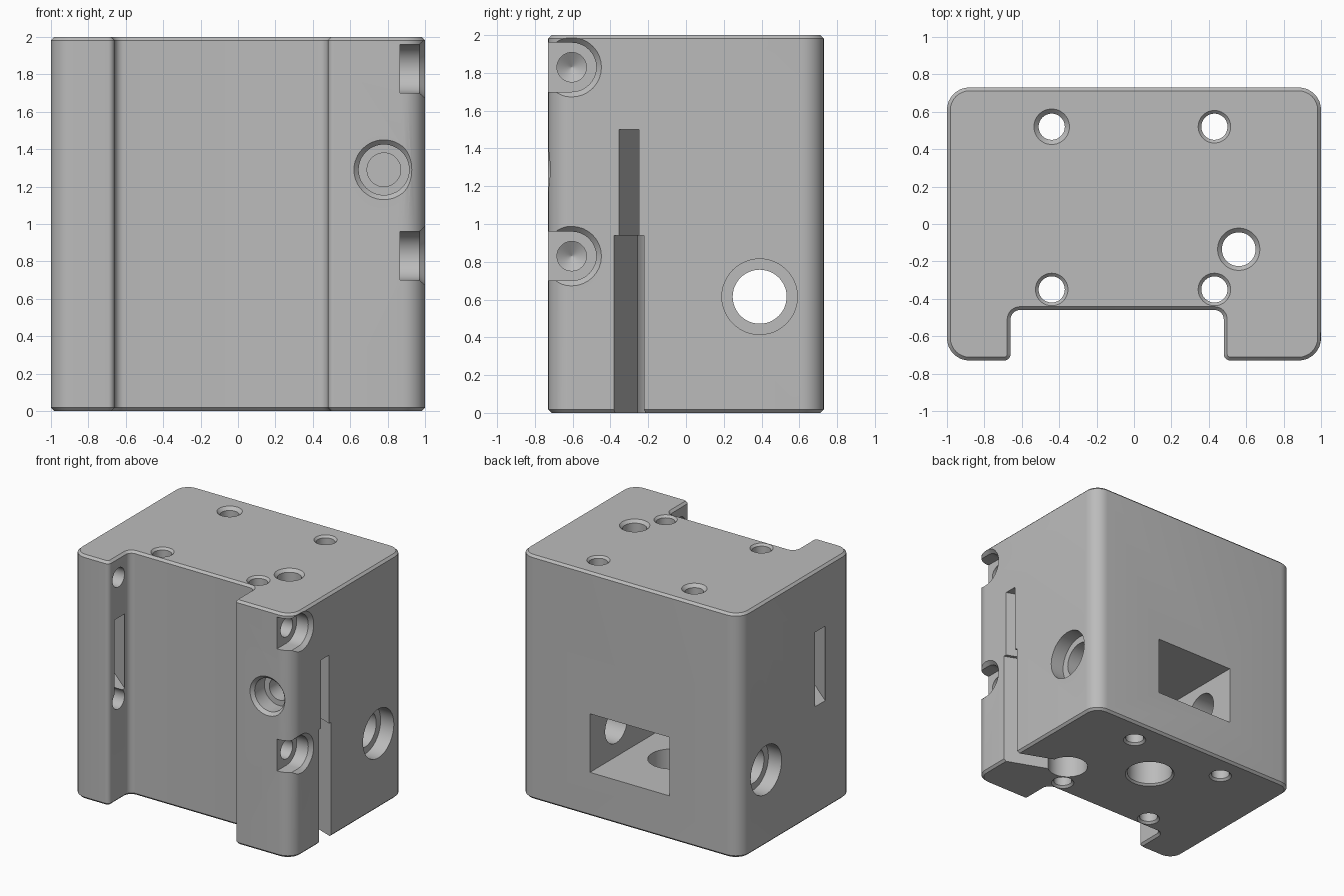
import bpy
import bmesh
from math import sin, cos, pi
from mathutils import Vector

cube = bpy.data.objects.get("Cube")
if cube:
    bpy.data.objects.remove(cube, do_unlink=True)

# One plain grey
grey = bpy.data.materials.new("plain grey")
grey.use_nodes = True
colour = (0.5, 0.5, 0.5, 1)
grey.diffuse_color = colour
grey.node_tree.nodes["Principled BSDF"].inputs["Base Color"].default_value = colour


def make_object(name, bm):
    bmesh.ops.recalc_face_normals(bm, faces=bm.faces)
    mesh = bpy.data.meshes.new(name)
    bm.to_mesh(mesh)
    bm.free()
    mesh.materials.append(grey)
    obj = bpy.data.objects.new(name, mesh)
    bpy.context.collection.objects.link(obj)
    return obj


def loft(name, rings):
    """Closed solid through a row of rings with equal point counts."""
    bm = bmesh.new()
    rows = [[bm.verts.new(p) for p in ring] for ring in rings]
    n = len(rows[0])
    for a, b in zip(rows, rows[1:]):
        for i in range(n):
            j = (i + 1) % n
            bm.faces.new((a[i], a[j], b[j], b[i]))
    bm.faces.new(rows[0])
    bm.faces.new(rows[-1])
    return make_object(name, bm)


def prism(name, outline, z0, z1):
    return loft(name, [[(x, y, z) for x, y in outline] for z in (z0, z1)])


def channel(name, start, end, width, z0, z1):
    """Straight slot between two plan points."""
    a, b = Vector(start), Vector(end)
    side = (b - a).orthogonal().normalized() * width / 2
    return prism(name, [a + side, b + side, b - side, a - side], z0, z1)


def bore(name, mouth, direction, profile, sides=48):
    """Round cutter; the profile lists radius and depth from the mouth."""
    d = Vector(direction)
    u = d.orthogonal().normalized()
    v = d.cross(u)
    rings = []
    for r, depth in profile:
        centre = Vector(mouth) + d * depth
        rings.append([centre + (u * cos(2 * pi * i / sides) + v * sin(2 * pi * i / sides)) * r
                      for i in range(sides)])
    return loft(name, rings)


def chamfered(r, lip, depth):
    return [(lip + 0.03, -0.03), (r, lip - r), (r, depth)]


# Block with a wide front notch, rounded corners and chamfered ends
OUT, HALF = 0.12, 0.73
plan = [(-1, -HALF, OUT), (-0.66, -HALF, 0.035), (-0.66, -0.46, 0.05), (0.48, -0.46, 0.05),
        (0.48, -HALF, 0.035), (1, -HALF, OUT), (1, HALF, OUT), (-1, HALF, OUT)]
outline = []
for i, (x, y, r) in enumerate(plan):
    p = Vector((x, y))
    before = (Vector(plan[i - 1][:2]) - p).normalized()
    after = (Vector(plan[(i + 1) % len(plan)][:2]) - p).normalized()
    for k in range(9):
        t = k / 8 * pi / 2
        outline.append(p + before * r * (1 - sin(t)) + after * r * (1 - cos(t)))
block = prism("mounting_block", outline, 0, 2)
bm = bmesh.new()
bm.from_mesh(block.data)
rims = [e for e in bm.edges if abs(e.verts[0].co.z - e.verts[1].co.z) < 0.01]
bmesh.ops.bevel(bm, geom=rims, offset=0.018, segments=1, affect='EDGES')
bm.to_mesh(block.data)
bm.free()

cutters = []
cut = cutters.append

# Four vertical bolt holes, chamfered at both ends
for x in (-0.44, 0.43):
    for y in (-0.35, 0.52):
        lip = 0.095 if x < 0 and y > 0 else 0.087
        cut(bore("bolt_hole_top", (x, y, 2), (0, 0, -1), chamfered(0.07, lip, 1.2)))
        cut(bore("bolt_hole_bottom", (x, y, 0), (0, 0, 1), chamfered(0.07, 0.087, 1.1)))

# Stepped vertical hole with its side channel and slot
WX, WY = 0.56, -0.135
cut(bore("wire_hole", (WX, WY, 2), (0, 0, -1), chamfered(0.09, 0.113, 1.5)))
cut(bore("wire_bore", (WX, WY, 0), (0, 0, 1), [(0.155, -0.05), (0.155, 0.94)]))
cut(channel("wire_channel", (1.1, -0.34), (WX, WY), 0.15, -0.05, 0.94))
cut(channel("wire_slot", (1.1, -0.34), (WX, WY), 0.1, 0.9, 1.5))

# Rear window and the hole in its floor
cut(prism("rear_window", [(-0.36, 0.9), (0.36, 0.9), (0.36, -0.15), (-0.36, -0.15)], 0.36, 0.84))
cut(bore("floor_hole", (0, 0.19, 0), (0, 0, 1), chamfered(0.175, 0.19, 0.5)))

# Shaft hole with a recess on each side
for s in (-1, 1):
    recess = [(0.2, -0.05), (0.2, 0.12), (0.143, 0.12), (0.143, 1.02)]
    cut(bore("shaft_hole", (s, 0.39, 0.615), (-s, 0, 0), recess))

# Stepped hole in the front
cut(bore("front_hole", (0.78, -HALF, 1.29), (0, 1, 0),
         [(0.19, -0.03), (0.135, 0.025), (0.135, 0.15), (0.09, 0.15), (0.09, 0.3)]))

# Clamp screws: open side pockets, holes and pointed ends in the far arm
for z in (0.83, 1.83):
    rings = []
    for x, r in ((1.03, 0.185), (0.97, 0.13), (0.865, 0.13)):
        arc = [(x, -0.605 + r * cos(t), z + r * sin(t))
               for t in (pi * (k / 16 - 0.5) for k in range(17))]
        rings.append([(x, -0.95, z - r)] + arc + [(x, -0.95, z + r)])
    cut(loft("screw_pocket", rings))
    cut(bore("screw_hole", (0.9, -0.605, z), (-1, 0, 0), [(0.078, 0), (0.078, 0.6)]))
    cut(bore("screw_tip", (-0.6, -0.605, z), (-1, 0, 0),
             [(0.078, 0), (0.078, 0.25), (0.001, 0.3)]))

# Slanted slot through the far arm
cut(channel("strap_slot", (-0.55, -0.68), (-1.15, -0.187), 0.1, 0.89, 1.5))

# Cut everything out of the block
bpy.context.view_layer.objects.active = block
for cutter in cutters:
    cutter.hide_render = True
    mod = block.modifiers.new(cutter.name, 'BOOLEAN')
    mod.operation = 'DIFFERENCE'
    mod.solver = 'EXACT'
    mod.object = cutter
    bpy.ops.object.modifier_apply(modifier=mod.name)
    bpy.data.objects.remove(cutter, do_unlink=True)

for obj in bpy.context.selected_objects:
    obj.select_set(False)
block.select_set(True)
bpy.ops.object.shade_smooth_by_angle(angle=0.5)
